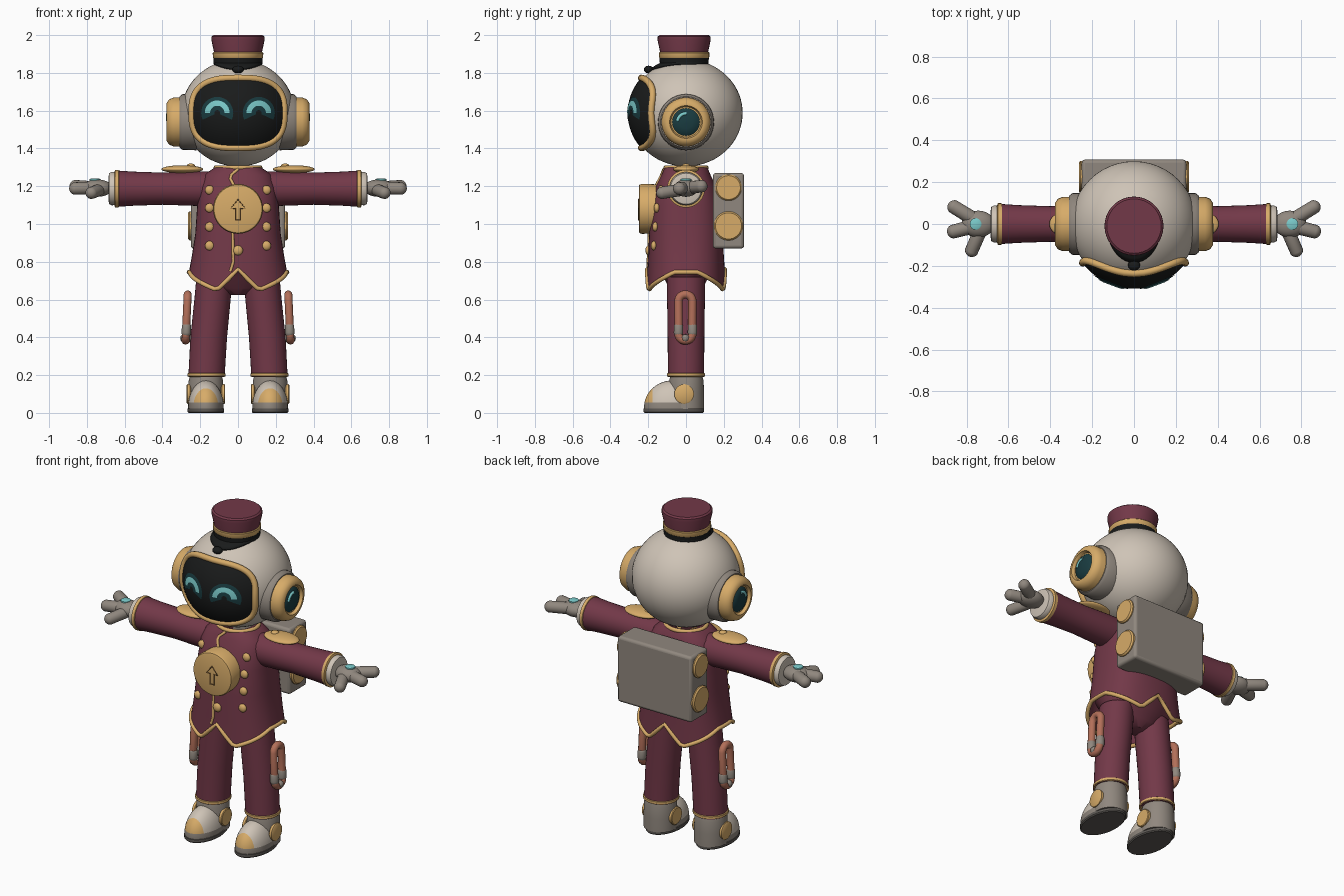
import bpy, bmesh
from math import pi, sin, cos, atan2, sqrt, radians
from mathutils import Matrix, Vector
from mathutils.bvhtree import BVHTree

if "Cube" in bpy.data.objects:
    bpy.data.objects.remove(bpy.data.objects["Cube"])


def mat(name, *rgb):
    m = bpy.data.materials.new(name)
    m.use_nodes = True
    m.diffuse_color = (*rgb, 1)
    m.node_tree.nodes["Principled BSDF"].inputs["Base Color"].default_value = (*rgb, 1)
    return m


BURGUNDY = mat("burgundy cloth", .17, .04, .065)
CREAM = mat("cream shell", .62, .55, .47)
GOLD = mat("gold trim", .68, .41, .14)
GREY = mat("warm grey", .28, .245, .21)
SOLE = mat("dark grey sole", .11, .1, .09)
BLACK = mat("black glass", .01, .011, .011)
TEAL = mat("dark teal", .01, .045, .052)
CYAN = mat("bright cyan", .2, .6, .6)
COPPER = mat("copper", .45, .16, .1)
BROWN = mat("engraved brown", .18, .09, .03)

ALONG_X = Matrix.Rotation(pi / 2, 4, 'Y')
FORWARD = Matrix.Rotation(pi / 2, 4, 'X')
meshes = []


def mirror(ob, on):
    if on:
        m = ob.modifiers.new("Mirror", 'MIRROR')
        m.use_mirror_merge = False
    return ob


def finish(name, bm, material, pair=False):
    bmesh.ops.recalc_face_normals(bm, faces=bm.faces)
    me = bpy.data.meshes.new(name)
    bm.to_mesh(me)
    bm.free()
    me.materials.append(material)
    ob = bpy.data.objects.new(name, me)
    bpy.context.collection.objects.link(ob)
    meshes.append(ob)
    return mirror(ob, pair)


def loft(name, rings, material, pair=False, at=(0, 0, 0), frame=Matrix(), n=36, e=2, warp=None, caps=True):
    """Skin rings of (height, x radius, y radius, x centre, y centre)."""
    bm, loops = bmesh.new(), []
    move = Matrix.Translation(at) @ frame
    for ring in rings:
        z, rx = ring[:2]
        ry = ring[2] if len(ring) > 2 else rx
        cx, cy = (tuple(ring[3:]) + (0, 0))[:2]
        loop = []
        for i in range(n):
            c, s = cos(2 * pi * i / n), sin(2 * pi * i / n)
            p = Vector((cx + rx * abs(c) ** (2 / e) * (1 if c > 0 else -1),
                        cy + ry * abs(s) ** (2 / e) * (1 if s > 0 else -1), z))
            loop.append(bm.verts.new(move @ (warp(p) if warp else p)))
        loops.append(loop)
    for a, b in zip(loops, loops[1:]):
        for i in range(n):
            bm.faces.new((a[i], a[i - 1], b[i - 1], b[i]))
    if caps:
        bm.faces.new(loops[0])
        bm.faces.new(loops[-1])
    return finish(name, bm, material, pair)


def ball(name, at, radii, material, pair=False, frame=Matrix(), seg=32):
    bm = bmesh.new()
    bmesh.ops.create_uvsphere(bm, u_segments=seg, v_segments=seg * 3 // 4, radius=1)
    bm.transform(Matrix.Translation(at) @ Matrix.Diagonal((*radii, 1)) @ frame)
    return finish(name, bm, material, pair)


def capsule(name, p, q, r, material, pair=True):
    bm = bmesh.new()
    bmesh.ops.create_uvsphere(bm, u_segments=16, v_segments=12, radius=r)
    axis = Vector(q) - Vector(p)
    for v in bm.verts:
        if v.co.z > 1e-4:
            v.co.z += axis.length
    bm.transform(Matrix.Translation(p) @ axis.to_track_quat('Z', 'Y').to_matrix().to_4x4())
    return finish(name, bm, material, pair)


def tube(name, pts, r, material, closed=False, pair=False):
    cu = bpy.data.curves.new(name, 'CURVE')
    cu.dimensions, cu.bevel_depth, cu.bevel_resolution, cu.use_fill_caps = '3D', r, 3, True
    sp = cu.splines.new('POLY')
    sp.points.add(len(pts) - 1)
    for point, p in zip(sp.points, pts):
        point.co = (*p, 1)
    sp.use_cyclic_u = closed
    cu.materials.append(material)
    ob = bpy.data.objects.new(name, cu)
    bpy.context.collection.objects.link(ob)
    return mirror(ob, pair)


def sheet(name, point, rows, cols, material, pair=False):
    """Grid surface sampled from point(u, v) with u and v in 0..1."""
    bm = bmesh.new()
    g = [[bm.verts.new(point(i / rows, j / cols)) for j in range(cols + 1)] for i in range(rows + 1)]
    for i in range(rows):
        for j in range(cols):
            bm.faces.new((g[i][j], g[i][j + 1], g[i + 1][j + 1], g[i + 1][j]))
    bmesh.ops.remove_doubles(bm, verts=bm.verts, dist=1e-5)
    return finish(name, bm, material, pair)


# Head and face
HR, HZ, HC = .3, .283, 1.588


def face(x, z, s):
    return Vector((x, -HR * s * sqrt(max(0, 1 - (x / HR / s) ** 2 - (z / HZ / s) ** 2)), HC + z))


def outline(t, k=1):
    c, s = cos(t), sin(t)
    return (.245 * k * abs(c) ** .72 * (1 if c > 0 else -1), .185 * k * abs(s) ** .72 * (1 if s > 0 else -1))


ball("head", (0, 0, HC), (HR, HR, HZ), CREAM, seg=48)
sheet("visor", lambda u, v: face(*outline(v * 2 * pi, u), 1.03), 12, 56, BLACK)
tube("visor_rim", [face(*outline(i * pi / 32), 1.025) for i in range(64)], .018, GOLD, True)
for name, r0, r1, a0, a1, s, m in (("eye_glow", .015, .085, -25, 205, 1.04, TEAL),
                                   ("eye", .038, .066, 0, 180, 1.05, CYAN)):
    def arc(u, v):
        r, a = r0 + (r1 - r0) * u, radians(a0 + (a1 - a0) * v)
        return face(.11 + r * cos(a), r * sin(a), s)
    sheet(name, arc, 4, 20, m, True)

# Ear pods
EAR = dict(pair=True, at=(0, 0, 1.54), frame=ALONG_X)
loft("ear_base", [(.22, .15), (.295, .147), (.31, .135)], GREY, **EAR)
loft("ear_pod", [(.28, .13), (.34, .13), (.365, .12), (.378, .1), (.378, .087), (.36, .08)], GOLD, **EAR)
loft("ear_lens", [(.35, .083), (.368, .065), (.375, .035), (.377, .001)], TEAL, **EAR)
tube("ear_glint", [(.371, .045 * cos(a / 10), 1.54 + .045 * sin(a / 10)) for a in range(15, 31, 3)], .009, CYAN, pair=True)

# Hat
HAT = dict(at=(0, -.01, 0))
loft("hat", [(1.86, .126), (1.91, .127), (1.975, .141), (1.992, .14), (2, .13)], BURGUNDY, **HAT)
loft("hat_band", [(1.878, .13), (1.882, .133), (1.906, .134), (1.91, .13)], GOLD, **HAT)
loft("hat_base", [(1.82, .126), (1.878, .131)], BLACK, **HAT)


def brim_point(u, v):
    x, y = .13 * u * cos(v * 2 * pi), .13 * u * sin(v * 2 * pi)
    y = y * 1.35 - .01 if y < 0 else y - .01
    return Vector((x, y, HC + HZ * 1.04 * sqrt(1 - (x * x + y * y) / (HR * 1.04) ** 2)))


brim = sheet("hat_brim", brim_point, 8, 40, BLACK)
brim.modifiers.new("Solidify", 'SOLIDIFY').thickness = .012
ball("brim_knob", (0, -.198, 1.818), (.03, .025, .02), BLACK, seg=16)

# Jacket with pointed hem, front and back


def hem(p):
    a = atan2(abs(p.x) / .26, abs(p.y) / .205)
    z = .76 - .11 * a / .42 if a < .42 else .65 + .095 * min(1, (a - .42) / .85)
    return Vector((p.x, p.y, p.z + (z - .7) * min(1, max(0, (.95 - p.z) / .25))))


jacket = loft("jacket", [(.7, .26, .205), (.8, .245, .2), (.95, .226, .195), (1.1, .216, .185), (1.2, .205, .16),
                         (1.26, .18, .13), (1.295, .13, .115), (1.31, .1, .1)],
              BURGUNDY, n=64, e=2.6, warp=hem, caps=False)
tube("hem_trim", [v.co.copy() for v in jacket.data.vertices[:64]], .012, GOLD, True)
tube("collar", [(.118 * cos(i * pi / 16), .108 * sin(i * pi / 16), 1.298) for i in range(32)], .012, GOLD, True)
tree = BVHTree.FromPolygons([v.co for v in jacket.data.vertices], [p.vertices for p in jacket.data.polygons])


def chest(x, z):
    hit = tree.ray_cast(Vector((x, -1, z)), Vector((0, 1, 0)))[0]
    return hit or Vector((x, -.2, z))


tube("front_seam", [chest(x, z) for x, z in ((0, 1.29), (-.035, 1.26), (-.04, 1.24), (-.02, 1.2), (-.03, 1.1),
                                             (-.028, .95), (-.025, .8), (-.04, .75))], .008, GOLD)
for z in (1.18, 1.085, .985, .885):
    ball("button", chest(.15, z), (.025, .016, .025), GOLD, True, seg=16)
ball("lower_button", chest(0, .86), (.026, .016, .026), GOLD, seg=16)
loft("pelvis", [(.625, .05), (.66, .15, .09), (.72, .21, .12), (.78, .235, .18)], BURGUNDY)

# Chest medallion with engraved arrow
loft("medallion", [(.15, .13), (.235, .132), (.247, .127), (.25, .118)], GOLD, at=(0, 0, 1.08), frame=FORWARD, n=48)
half = [(.038, .008), (.014, .008), (.014, -.055)]
arrow = [(0, .055)] + half + [(-x, z) for x, z in reversed(half)]
tube("arrow", [(x, -.25, 1.075 + z) for x, z in arrow], .004, BROWN, True)

# Arms and hands
ARM = dict(pair=True, at=(0, 0, 1.187), frame=ALONG_X)
loft("arm", [(.12, .09), (.22, .091), (.4, .085), (.55, .09), (.64, .096)], BURGUNDY, **ARM)
loft("sleeve_trim", [(.628, .09), (.632, .099), (.65, .1), (.654, .09)], GOLD, **ARM)
loft("cuff", [(.64, .087), (.67, .088), (.682, .082), (.686, .06)], CREAM, **ARM)
ball("palm", (.745, 0, 1.19), (.08, .064, .046), GREY, True, seg=24)
capsule("outer_finger", (.76, .02, 1.192), (.858, .08, 1.2), .034, GREY)
capsule("middle_finger", (.76, -.01, 1.19), (.86, -.035, 1.188), .034, GREY)
capsule("thumb", (.73, -.02, 1.182), (.775, -.125, 1.165), .033, GREY)
loft("hand_light", [(1.215, .028), (1.238, .028), (1.241, .022)], CYAN, True, at=(.757, 0, 0), n=20)

# Shoulder boards
ball("epaulette", (.295, 0, 1.29), (.11, .068, .021), GOLD, True)
ball("epaulette_stud", (.25, 0, 1.308), (.022, .022, .012), GOLD, True, seg=16)

# Legs
loft("leg", [(.19, .096, .096, .167), (.4, .097, .097, .155), (.6, .096, .1, .135), (.72, .095, .1, .125)], BURGUNDY, True)
loft("trouser_trim", [(.19, .094), (.194, .1), (.208, .1), (.212, .094)], GOLD, True, at=(.167, 0, 0))

# Boots
loft("boot_shaft", [(.02, .094), (.1, .094), (.17, .091), (.195, .085)], GREY, True, at=(.17, .002, 0))
toe = ball("boot_toe", (.17, -.07, .03), (.094, .152, .142), CREAM, True, FORWARD)
toe.data.materials.append(GOLD)
toe.data.materials.append(GREY)
cut = bmesh.new()
cut.from_mesh(toe.data)
for z in (.015, .055):
    bmesh.ops.bisect_plane(cut, geom=cut.verts[:] + cut.edges[:] + cut.faces[:], plane_co=(0, 0, z),
                           plane_no=(0, 0, 1), clear_inner=z < .02)
for f in cut.faces:
    c = f.calc_center_median()
    f.material_index = 2 if c.z < .055 else 1 if c.y < -.175 else 0
cut.to_mesh(toe.data)
cut.free()
loft("boot_sole", [(0, .092, .154), (.006, .097, .16), (.022, .097, .16), (.026, .09, .154)], SOLE, True, at=(.17, -.065, 0))
for x in (.25, .068):
    loft("boot_disc", [(x, .048), (x + .004, .052), (x + .018, .052), (x + .022, .046)], GOLD, True,
         at=(0, -.01, .1), frame=ALONG_X, n=28)

# Thigh pipe loops with fittings
loop = []
for i in range(24):
    a = 2 * pi * (i + .5) / 24
    z = (.59 if sin(a) > 0 else .42) + .037 * sin(a)
    loop.append((.278 - .045 * (z - .37), -.003 + .037 * cos(a), z))
tube("pipe_loop", loop, .022, COPPER, True, True)
for y in (-.04, .034):
    capsule("pipe_fitting", (.274, y, .425), (.273, y, .455), .025, GREY)
capsule("pipe_valve", (.262, -.003, .395), (.284, -.003, .395), .022, GREY)

# Backpack
bm = bmesh.new()
bmesh.ops.create_cube(bm, size=1)
bm.transform(Matrix.Translation((0, .225, 1.07)) @ Matrix.Diagonal((.5, .165, .4, 1)))
pack = finish("backpack", bm, GREY)
bevel = pack.modifiers.new("Bevel", 'BEVEL')
bevel.width, bevel.segments = .016, 3
for z, r in ((1.193, .07), (.99, .077)):
    loft("pack_disc", [(.24, r), (.256, r), (.264, r * .9)], GOLD, True, at=(0, .225, z), frame=ALONG_X)

# Smooth shading with sharp creases kept
bpy.ops.object.select_all(action='DESELECT')
for ob in meshes:
    ob.select_set(True)
bpy.context.view_layer.objects.active = meshes[0]
bpy.ops.object.shade_smooth_by_angle(angle=radians(38))
